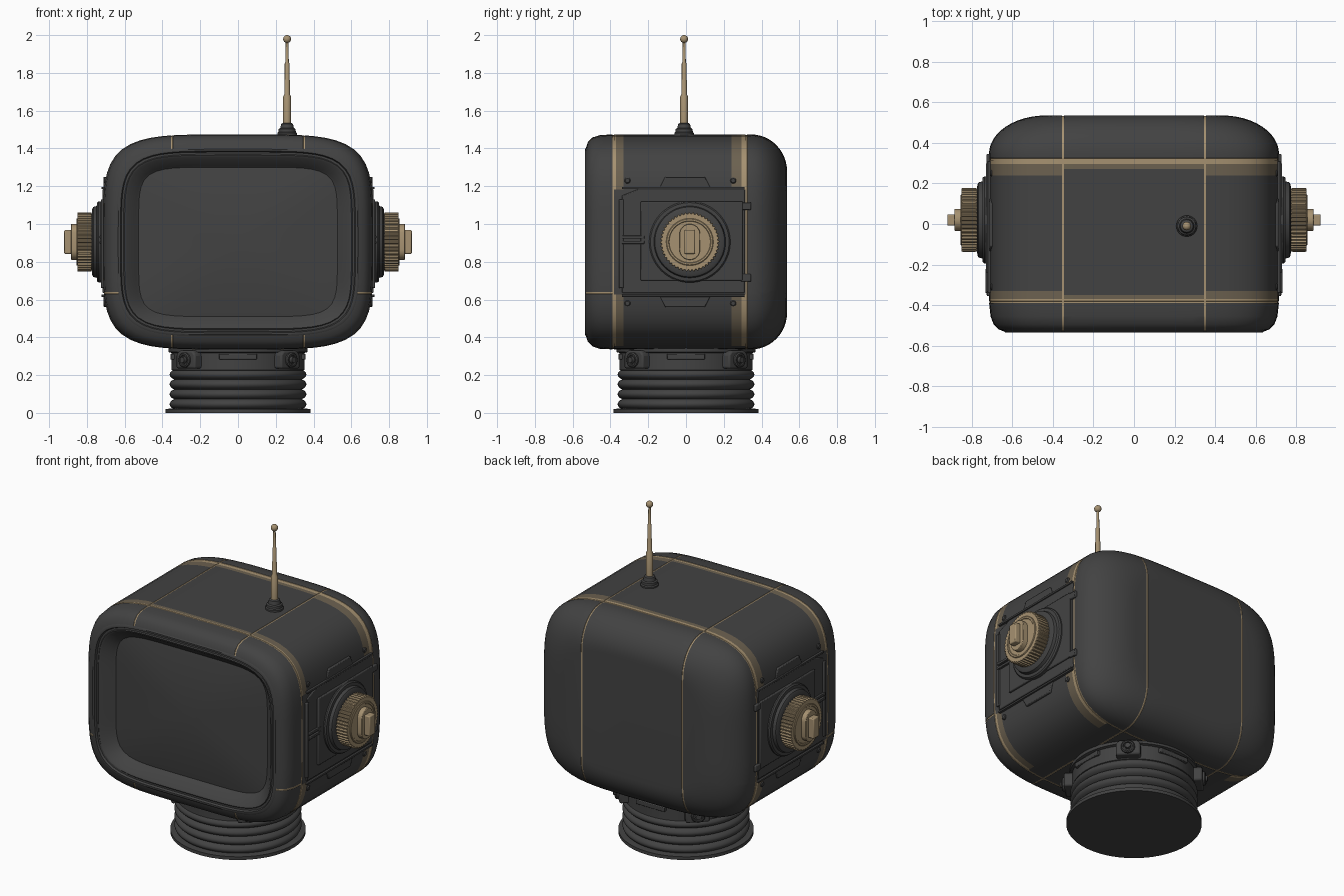
import bpy, bmesh
from math import sin, cos, pi, radians
from mathutils import Matrix, Vector

old = bpy.data.objects.get("Cube")
if old:
    bpy.data.objects.remove(old, do_unlink=True)


def material(name, rgb):
    m = bpy.data.materials.new(name)
    m.use_nodes = True
    m.diffuse_color = (*rgb, 1)
    bsdf = next(n for n in m.node_tree.nodes if n.type == 'BSDF_PRINCIPLED')
    bsdf.inputs["Base Color"].default_value = (*rgb, 1)
    return m


DARK = material("charcoal_paint", (.055, .055, .055))
TAN = material("bare_brass", (.38, .285, .165))
WORN = material("worn_paint", (.15, .12, .08))
CZ = .905      # height of the head centre
KY = .02       # depth of the dial centre


def finish(bm, name, mats, bevel=0, angle=35):
    mesh = bpy.data.meshes.new(name)
    bm.to_mesh(mesh)
    bm.free()
    ob = bpy.data.objects.new(name, mesh)
    bpy.context.collection.objects.link(ob)
    for m in mats:
        mesh.materials.append(m)
    if bevel:
        mod = ob.modifiers.new("soft_edges", 'BEVEL')
        mod.width, mod.segments = bevel, 2
    bpy.ops.object.select_all(action='DESELECT')
    ob.select_set(True)
    bpy.context.view_layer.objects.active = ob
    bpy.ops.object.shade_smooth_by_angle(angle=radians(angle))
    return ob


def skin(rings, cap_start, cap_end):
    """Bridge equal rings of points into a surface."""
    bm = bmesh.new()
    rows = [[bm.verts.new(p) for p in r] for r in rings]
    n = len(rows[0])
    for a, b in zip(rows, rows[1:]):
        for i in range(n):
            j = (i + 1) % n
            bm.faces.new((a[i], a[j], b[j], b[i]))
    if cap_start:
        bm.faces.new(rows[0][::-1])
    if cap_end:
        bm.faces.new(rows[-1])
    bmesh.ops.recalc_face_normals(bm, faces=bm.faces)
    return bm


def squircle(y, hx, hz, e, n=96):
    pts = []
    for i in range(n):
        c, s = cos(2 * pi * i / n), sin(2 * pi * i / n)
        r = (abs(c) ** e + abs(s) ** e) ** (-1 / e)
        pts.append((hx * c * r, y, CZ + hz * s * r))
    return pts


def lathe(name, profile, mat, matrix=Matrix(), n=48, tooth=None, angle=35):
    """Spin (radius, height) points around local z."""
    def ring(r, h):
        return [matrix @ Vector((r * k * cos(2 * pi * i / n), r * k * sin(2 * pi * i / n), h))
                for i in range(n) for k in [tooth if tooth and i % 4 > 1 else 1]]
    return finish(skin([ring(r, h) for r, h in profile], True, True), name, [mat], 0, angle)


def prism(name, outline, x0, x1, mat, bevel=.005):
    """Extrude a (y, z) outline along x."""
    rings = [[(x, y, z) for y, z in outline] for x in (x0, x1)]
    return finish(skin(rings, True, True), name, [mat], bevel)


def rect(y0, y1, z0, z1):
    return [(y0, z0), (y1, z0), (y1, z1), (y0, z1)]


# Head shell: rounded front lip, straight middle, domed back
sections = [(-.53, .64, .497, 4.8), (-.52, .667, .528, 4.7), (-.495, .692, .553, 4.6),
            (-.455, .707, .566, 4.6), (-.385, .715, .569, 4.6), (.2, .715, .569, 4.6)]
for k in range(13):
    a = pi / 2 * k / 12
    sections.append((.345 + .19 * sin(a), .715 - .28 * (1 - cos(a)),
                     .569 - .195 * (1 - cos(a)), 4.6 - .4 * sin(a)))
bm = skin([squircle(*s) for s in sections], False, True)

# Panel seams and chipped paint, cut into the shell
SEAMS_Y, SEAMS_X, SEAM_Z, HALF = (-.385, .32), (-.35, .35), .635, .005
cuts = [((0, s + d, 0), (0, 1, 0)) for s in SEAMS_Y for d in (-HALF, HALF)]
cuts += [((s + d, 0, 0), (1, 0, 0)) for s in SEAMS_X for d in (-HALF, HALF)]
cuts += [((0, 0, SEAM_Z + d), (0, 0, 1)) for d in (-HALF, HALF)]
cuts += [((0, y, 0), (0, 1, 0)) for y in (-.37, -.35, -.33, .24, .27, .295)]
for co, no in cuts:
    bmesh.ops.bisect_plane(bm, geom=bm.verts[:] + bm.edges[:] + bm.faces[:],
                           plane_co=co, plane_no=no, dist=1e-5)
seams = []
for f in bm.faces:
    c = f.calc_center_median()
    on_seam = (any(abs(c.y - s) < HALF for s in SEAMS_Y)
               or any(abs(c.x - s) < HALF for s in SEAMS_X)
               or (abs(c.z - SEAM_Z) < HALF and c.y < SEAMS_Y[0]))
    side = abs(c.x) > .6
    hidden = (side and .62 < c.z < 1.17) or (c.z < CZ and abs(c.x) < .45)
    corner = abs(c.x) > .35
    if on_seam:
        seams.append(f)
        f.material_index = 1
    elif not hidden and SEAMS_Y[0] < c.y < (-.33 if corner else -.35):
        f.material_index = 1 if c.y < -.37 else 2
    elif not hidden and (.24 if corner else .27) < c.y < SEAMS_Y[1]:
        f.material_index = 1 if c.y > .295 else 2
bmesh.ops.inset_region(bm, faces=seams, thickness=.001, depth=-.002, use_even_offset=True)
finish(bm, "head_shell", [DARK, TAN, WORN])

# Screen surround and bulging screen
bezel = [(-.53, .641, .498, 4.8), (-.535, .634, .491, 4.8), (-.535, .622, .481, 4.9),
         (-.522, .616, .475, 5), (-.522, .606, .465, 5), (-.527, .6, .459, 5.2),
         (-.522, .588, .447, 5.4), (-.47, .54, .405, 6), (-.46, .526, .395, 6.3)]
finish(skin([squircle(*s) for s in bezel], False, False), "screen_surround", [DARK])
screen = [(-.46 - .035 * (1 - t * t), .526 * t, .395 * t, 2 + 4.3 * t)
          for t in (1, .96, .85, .7, .5, .3, .1)]
finish(skin([squircle(*s) for s in screen], False, True), "screen", [DARK])

# Side equipment, mirrored on both sides
for s, label in ((1, "left"), (-1, "right")):
    def plate(part, outline, x0, x1, mat=DARK, bevel=.005):
        prism(f"{label}_{part}", outline, s * x0, s * x1, mat, bevel)

    plate("back_plate", [(-.34, .635), (.31, .635), (.31, 1.185), (-.25, 1.185), (-.34, 1.15)],
          .66, .718)
    plate("main_plate", rect(-.24, .3, .7, 1.12), .68, .73)
    plate("front_strip", rect(-.355, -.33, .66, 1.13), .68, .726)
    for z in (.895, .922):
        plate("vent_fin", rect(-.34, -.22, z, z + .016), .7, .732, DARK, .003)
    for up in (1, -1):
        # Tapered tabs, rails, ears and screws above and below the dial
        plate("tab", [(-.14, CZ + up * .285), (.13, CZ + up * .285),
                      (.1, CZ + up * .345), (-.11, CZ + up * .345)], .64, .712)
        plate("rail", rect(-.34, .31, CZ + up * .285 - .006, CZ + up * .285 + .006), .66, .722,
              DARK, .002)
        zc = CZ + up * .19
        plate("ear", rect(.29, .345, zc - .02, zc + .02), .68, .728)
        for y in (-.31, .25):
            m = Matrix.Translation((0, y, CZ + up * .325)) @ Matrix.Rotation(s * pi / 2, 4, 'Y')
            lathe(f"{label}_screw", [(.016, .66), (.016, .706), (.011, .711)], DARK, m, 16)

    axis = Matrix.Translation((0, KY, CZ)) @ Matrix.Rotation(s * pi / 2, 4, 'Y')
    lathe(f"{label}_dial_base", [(.215, .7), (.215, .738), (.208, .746), (.19, .748), (.185, .766),
                                 (.175, .772), (.15, .774), (.145, .785)], DARK, axis, 64)
    lathe(f"{label}_dial", [(.155, .775), (.157, .782), (.157, .846), (.154, .85)],
          TAN, axis, 192, .955, 25)
    lathe(f"{label}_dial_face", [(.125, .84), (.125, .853), (.121, .856), (.112, .856),
                                 (.109, .853)], TAN, axis, 48)
    grip = [(KY + .055 * cos(2 * pi * i / 32), CZ + (.04 if i < 16 else -.04)
             + .055 * sin(2 * pi * i / 32)) for i in range(32)]
    plate("dial_grip", grip, .85, .884, TAN, .003)
    plate("dial_key", rect(KY - .028, KY + .028, CZ - .063, CZ + .063), .88, .92, TAN, .006)

# Antenna
at = Matrix.Translation((.26, -.01, 0))
lathe("antenna_base", [(.052, 1.46), (.052, 1.482), (.046, 1.488), (.045, 1.503), (.036, 1.508),
                       (.031, 1.53), (.022, 1.535)], DARK, at, 32)
lathe("antenna_rod", [(.021, 1.52), (.021, 1.675), (.015, 1.685), (.015, 1.76), (.0125, 1.765),
                      (.0125, 1.85), (.009, 1.855), (.007, 1.97)], TAN, at, 20)
lathe("antenna_tip", [(max(.021 * sin(pi * k / 12), .0005), 1.979 - .021 * cos(pi * k / 12))
                      for k in range(13)], TAN, at, 24)

# Neck: foot flange, bellows and collar
lathe("foot_flange", [(.385, 0), (.385, .02), (.35, .024)], DARK, n=64)
ribs = [(.338 + .024 * abs(sin(pi * k / 8)) ** .7, .02 + .0525 * k / 8) for k in range(33)]
lathe("neck_bellows", ribs, DARK, n=64, angle=50)
lathe("neck_collar", [(.335, .22), (.352, .228), (.352, .318), (.368, .322), (.368, .345),
                      (.34, .36)], DARK, n=64)

# Collar lugs with bolts on the diagonals, slim plates between them
for q in range(4):
    turn = Matrix.Rotation(q * pi / 2, 4, 'Z')
    diagonal = turn @ Matrix.Rotation(pi / 4, 4, 'Z')
    lug = prism("collar_lug", [(-.07, .235), (.07, .235), (.07, .31), (.05, .33),
                               (-.05, .33), (-.07, .31)], .32, .395, DARK, .01)
    lug.matrix_world = diagonal
    bolt = lathe("collar_bolt", [(.04, .38), (.04, .405), (.034, .41), (.027, .41), (.025, .402),
                                 (.018, .402), (.016, .42)], DARK,
                 Matrix.Translation((0, 0, .28)) @ Matrix.Rotation(pi / 2, 4, 'Y'), 24)
    bolt.matrix_world = diagonal
    bar = prism("collar_plate", rect(-.1, .1, .283, .313), .33, .358, DARK, .004)
    bar.matrix_world = turn
